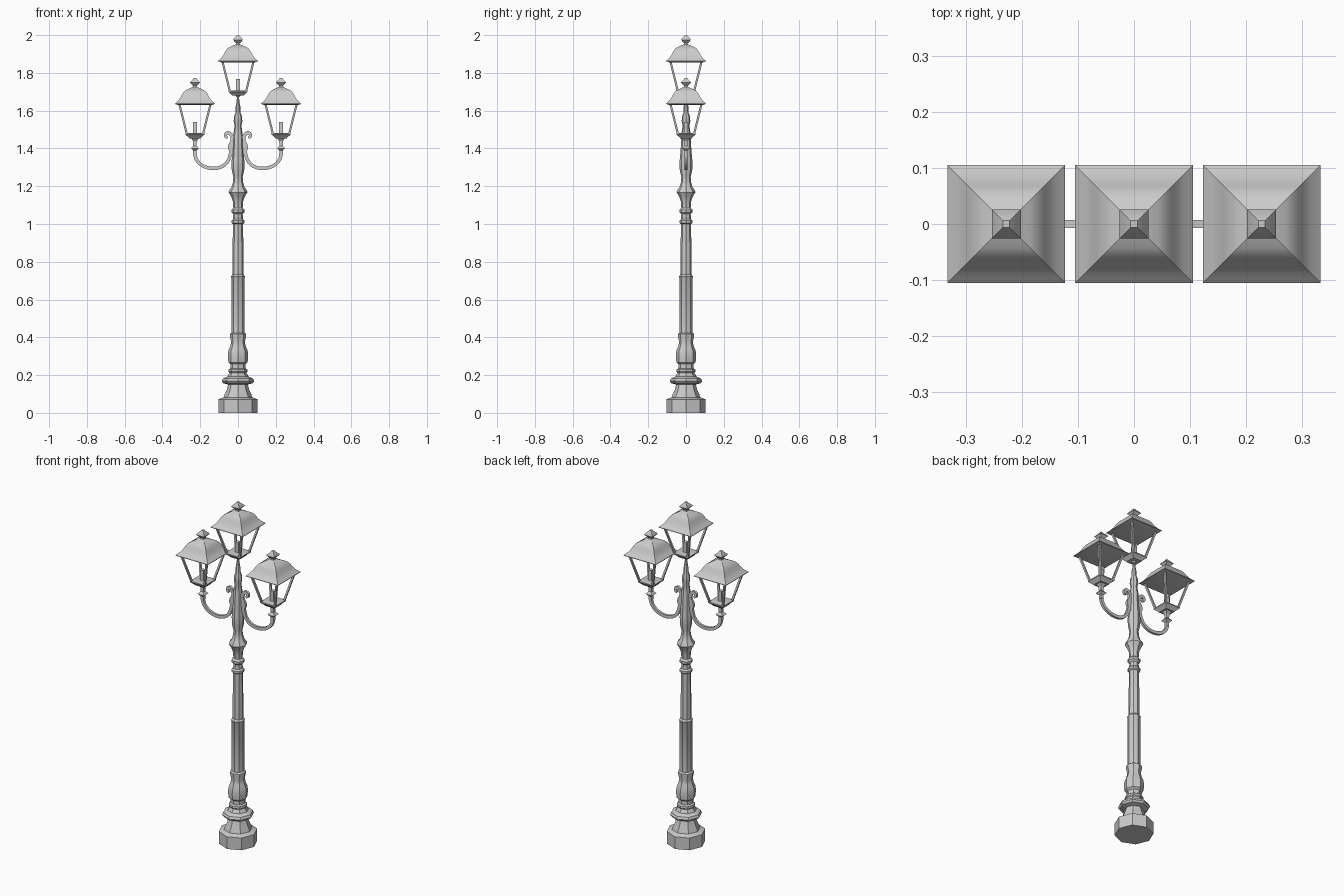
import bpy, bmesh, math
from mathutils import Vector

if "Cube" in bpy.data.objects:
    bpy.data.objects.remove(bpy.data.objects["Cube"])


def finish(name, bm, smooth=30):
    bmesh.ops.recalc_face_normals(bm, faces=bm.faces)
    me = bpy.data.meshes.new(name)
    bm.to_mesh(me)
    bm.free()
    ob = bpy.data.objects.new(name, me)
    bpy.context.collection.objects.link(ob)
    bpy.ops.object.select_all(action='DESELECT')
    ob.select_set(True)
    bpy.context.view_layer.objects.active = ob
    bpy.ops.object.shade_smooth_by_angle(angle=math.radians(smooth))
    return ob


def skin(bm, rings):
    """Bridge rings of points into a capped tube."""
    rings = [[bm.verts.new(p) for p in r] for r in rings]
    n = len(rings[0])
    for a, b in zip(rings, rings[1:]):
        for i in range(n):
            j = (i + 1) % n
            bm.faces.new((a[i], a[j], b[j], b[i]))
    bm.faces.new(rings[0][::-1])
    bm.faces.new(rings[-1])


def turned(name, profile, sides, x=0, z=0):
    """Stack of polygon rings; four-sided profiles give the half-width of a square."""
    k, turn = (math.sqrt(2), math.pi / 4) if sides == 4 else (1, 0)
    angles = [turn + math.tau * i / sides for i in range(sides)]
    bm = bmesh.new()
    skin(bm, [[(x + k * r * math.cos(a), k * r * math.sin(a), z + h) for a in angles]
              for r, h in profile])
    return finish(name, bm)


def smooth_path(pts, steps=4):
    """Catmull-Rom through (x, z, thickness) points."""
    p = [Vector(q) for q in pts]
    p = [2 * p[0] - p[1]] + p + [2 * p[-1] - p[-2]]
    out = []
    for a, b, c, d in zip(p, p[1:], p[2:], p[3:]):
        for s in range(steps):
            t = s / steps
            out.append(0.5 * (2 * b + (c - a) * t + (2 * a - 5 * b + 4 * c - d) * t * t
                              + (3 * b - a - 3 * c + d) * t ** 3))
    return out + [p[-2]]


def bracket(name, pts, side, depth):
    """Bar of rectangular section swept in the xz plane."""
    path = smooth_path(pts)
    rings = []
    for i, q in enumerate(path):
        t = path[min(i + 1, len(path) - 1)] - path[max(i - 1, 0)]
        n = Vector((-t.y, t.x)).normalized() * q.z
        rings.append([(side * (q.x + s * n.x), y, q.y + s * n.y)
                      for s, y in ((1, -depth), (1, depth), (-1, depth), (-1, -depth))])
    bm = bmesh.new()
    skin(bm, rings)
    return finish(name, bm)


def lantern(tag, x, z):
    """Lantern with the underside of its tray at height z."""
    turned(tag + "_tray", [(.030, 0), (.034, .006), (.050, .020), (.050, .026), (.040, .028)], 4, x, z)
    turned(tag + "_candle", [(.011, .025), (.011, .088)], 4, x, z)
    turned(tag + "_roof", [(.085, .176), (.105, .182), (.105, .185), (.089, .199), (.076, .217),
                           (.067, .235), (.057, .249), (.043, .258), (.024, .267),
                           (.012, .272), (.011, .279), (.026, .295), (.025, .299),
                           (.008, .317), (.006, .321)], 4, x, z)
    # four slanted corner bars
    bm = bmesh.new()
    for sx in (-1, 1):
        for sy in (-1, 1):
            skin(bm, [[(x + sx * (w - a), sy * (w - b), z + h)
                       for a, b in ((0, 0), (.011, 0), (.011, .011), (0, .011))]
                      for w, h in ((.048, .022), (.088, .182))])
    finish(tag + "_frame", bm)


# Eight-sided post, foot to tip
turned("post", [(.104, 0), (.104, .072), (.076, .082), (.072, .095), (.060, .120), (.052, .150),
                (.078, .157), (.086, .168), (.080, .182), (.056, .192), (.045, .212), (.050, .218),
                (.049, .230), (.040, .236), (.040, .258), (.051, .268), (.054, .300), (.051, .330),
                (.042, .350), (.036, .375), (.043, .405), (.043, .418), (.034, .424),
                (.034, .715), (.038, .722), (.030, .732), (.027, 1.0), (.035, 1.006),
                (.035, 1.018), (.026, 1.026), (.025, 1.052), (.035, 1.062), (.035, 1.075),
                (.025, 1.085), (.027, 1.120), (.036, 1.145), (.050, 1.168), (.047, 1.178),
                (.034, 1.195), (.026, 1.225), (.025, 1.250), (.033, 1.285), (.034, 1.330), (.028, 1.400),
                (.024, 1.480), (.018, 1.520), (.023, 1.545), (.021, 1.570), (.013, 1.590),
                (.012, 1.625), (.007, 1.650), (.006, 1.672), (.016, 1.682)], 8)

lantern("middle_lantern", 0, 1.679)
for tag, s in (("left", -1), ("right", 1)):
    lantern(tag + "_lantern", s * .228, 1.453)
    # knob under the side lantern
    turned(tag + "_knob", [(.009, 1.365), (.009, 1.388), (.021, 1.400), (.009, 1.414),
                           (.010, 1.440), (.022, 1.456)], 4, s * .228)
    # curved arm ending in a scroll against the post
    bracket(tag + "_arm", [(.228, 1.385, .009), (.224, 1.350, .009), (.200, 1.317, .009),
                           (.160, 1.298, .009), (.115, 1.295, .009), (.075, 1.310, .009),
                           (.050, 1.340, .009), (.037, 1.385, .009), (.031, 1.430, .008)], s, .007)
    bracket(tag + "_scroll", [(.022, 1.370, .008), (.042, 1.395, .009), (.041, 1.418, .010),
                              (.030, 1.438, .010), (.031, 1.462, .009), (.046, 1.481, .009),
                              (.062, 1.479, .009), (.066, 1.464, .008), (.055, 1.456, .006)], s, .007)
